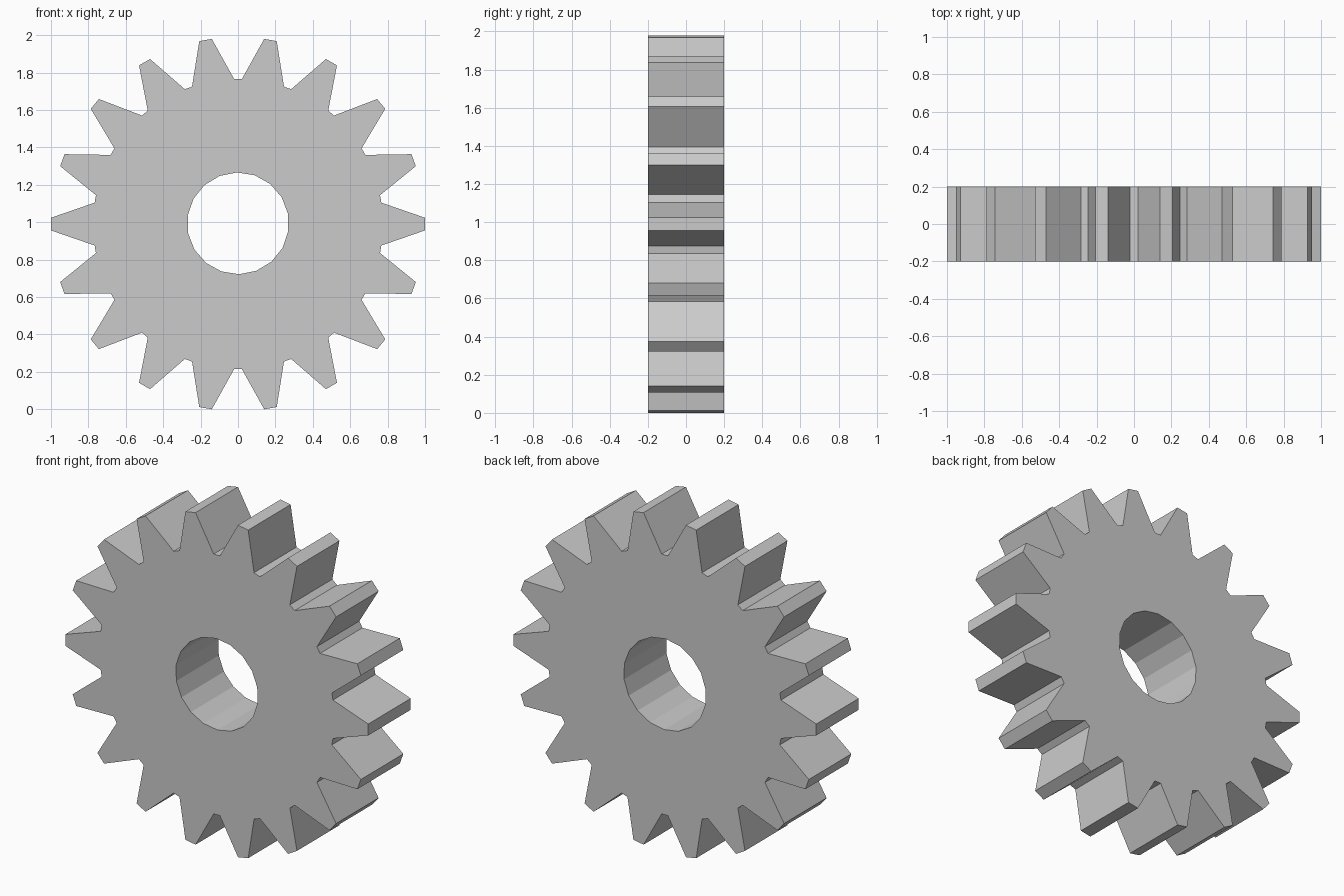
import bpy, bmesh
from math import sin, cos, radians

if "Cube" in bpy.data.objects:
    bpy.data.objects.remove(bpy.data.objects["Cube"])

TEETH = 18
STEP = 360 / TEETH
DEPTH = 0.4
CENTRE_Z = 0.99
ROOT_R, TIP_R, BORE_R = 0.775, 1.0, 0.272

bm = bmesh.new()


def ring(radius, angle, dz=0.0):
    """Vertex on the front face at a polar position."""
    a = radians(angle)
    return bm.verts.new((radius * cos(a), -DEPTH / 2, CENTRE_Z + dz + radius * sin(a)))


# Key points of every tooth sector: bore, two root corners, two tip corners
bore, root_a, root_b, tip_a, tip_b = [], [], [], [], []
for i in range(TEETH):
    mid = i * STEP
    bore.append(ring(BORE_R, mid - STEP / 2 + 1.1, 0.004))
    root_a.append(ring(ROOT_R, mid - 8.5))
    root_b.append(ring(ROOT_R, mid + 8.5))
    tip_a.append(ring(TIP_R, mid - 1.95))
    tip_b.append(ring(TIP_R, mid + 1.95))

# Front face: body wedge, tooth and gap filler for each sector
for i in range(TEETH):
    j = (i + 1) % TEETH
    bm.faces.new((bore[i], root_a[i], root_b[i], bore[j]))
    bm.faces.new((root_a[i], tip_a[i], tip_b[i], root_b[i]))
    bm.faces.new((bore[j], root_b[i], root_a[j]))

# Extrude through the thickness
result = bmesh.ops.extrude_face_region(bm, geom=bm.faces[:], use_keep_orig=True)
moved = [g for g in result["geom"] if isinstance(g, bmesh.types.BMVert)]
bmesh.ops.translate(bm, verts=moved, vec=(0, DEPTH, 0))
bmesh.ops.recalc_face_normals(bm, faces=bm.faces[:])

mesh = bpy.data.meshes.new("gear_wheel")
bm.to_mesh(mesh)
bm.free()
gear = bpy.data.objects.new("gear_wheel", mesh)
bpy.context.collection.objects.link(gear)
